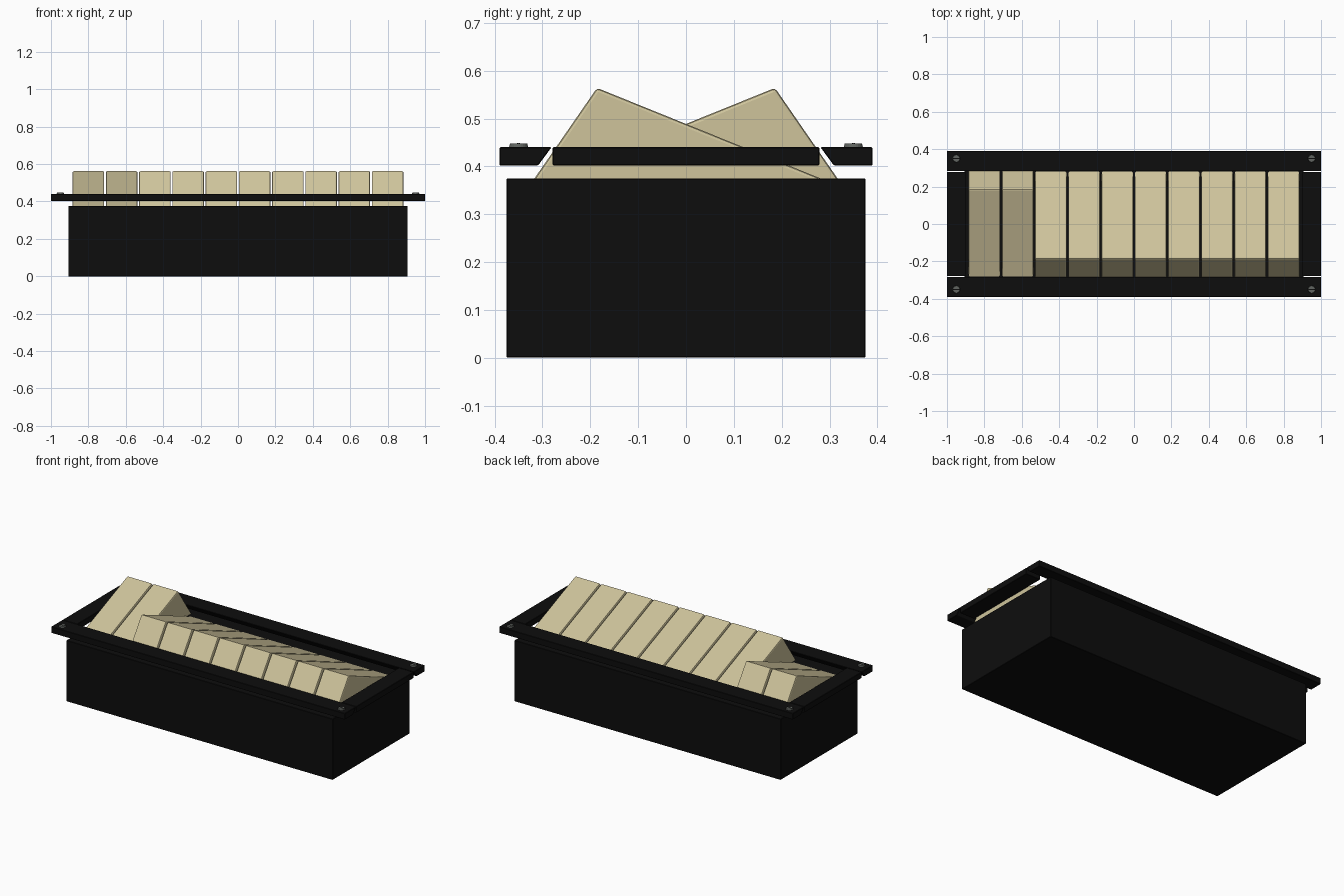
import bpy, bmesh, math

if "Cube" in bpy.data.objects:
    bpy.data.objects.remove(bpy.data.objects["Cube"])


def material(name, rgb):
    m = bpy.data.materials.new(name)
    m.diffuse_color = (*rgb, 1)
    m.use_nodes = True
    m.node_tree.nodes["Principled BSDF"].inputs["Base Color"].default_value = m.diffuse_color
    return m


BLACK = material("black plastic", (0.004, 0.004, 0.004))
CREAM = material("cream plastic", (0.62, 0.55, 0.33))
GREY = material("screw grey", (0.12, 0.13, 0.12))


def finish(bm, name, mat, bevel=0.0, segments=1):
    """Turn a bmesh into an object, with an optional rounded edge."""
    bmesh.ops.recalc_face_normals(bm, faces=bm.faces)
    if bevel:
        bmesh.ops.bevel(bm, geom=bm.edges[:], offset=bevel, segments=segments,
                        affect='EDGES', profile=0.5)
    me = bpy.data.meshes.new(name)
    bm.to_mesh(me)
    bm.free()
    me.materials.append(mat)
    ob = bpy.data.objects.new(name, me)
    bpy.context.collection.objects.link(ob)
    return ob


def prism(name, profile, x0, x1, mat, bevel=0.0, segments=1):
    """Extrude a (y, z) profile along x."""
    bm = bmesh.new()
    face = bm.faces.new([bm.verts.new((x0, y, z)) for y, z in profile])
    ext = bmesh.ops.extrude_face_region(bm, geom=[face])
    for v in ext["geom"]:
        if isinstance(v, bmesh.types.BMVert):
            v.co.x = x1
    return finish(bm, name, mat, bevel, segments)


def box(name, x0, x1, y0, y1, z0, z1, mat, bevel=0.0):
    return prism(name, [(y0, z0), (y1, z0), (y1, z1), (y0, z1)], x0, x1, mat, bevel)


# Housing
box("housing", -0.907, 0.907, -0.375, 0.375, 0, 0.375, BLACK, 0.002)

# Raised frame: long rails with sloping inner edges, and end rails
for s, side in ((-1, "front"), (1, "back")):
    prism(side + "_rail", [(s * 0.39, 0.402), (s * 0.39, 0.44),
                           (s * 0.281, 0.44), (s * 0.309, 0.402)], -1, 1, BLACK, 0.002)
for s, side in ((-1, "left"), (1, "right")):
    a, b = sorted((s * 0.9, s * 1.0))
    box(side + "_rail", a, b, -0.279, 0.279, 0.402, 0.44, BLACK, 0.002)

# Ten rockers, the first two tipped the other way
pitch = 0.1777
for i in range(10):
    s = 1 if i < 2 else -1
    xc = (i - 4.5) * pitch
    profile = [(s * 0.327, 0.36), (s * 0.186, 0.564), (s * -0.318, 0.36)]
    rocker = prism(f"rocker_{i + 1}", profile, xc - 0.0845, xc + 0.0845, CREAM, 0.007, 2)

# Slotted corner screws
for sx in (-1, 1):
    for sy in (-1, 1):
        x, y = sx * 0.95, sy * 0.35
        bm = bmesh.new()
        bmesh.ops.create_cone(bm, cap_ends=True, segments=24, radius1=0.021,
                              radius2=0.018, depth=0.012)
        bmesh.ops.translate(bm, verts=bm.verts, vec=(x, y, 0.442))
        finish(bm, "corner_screw", GREY)
        box("screw_slot", x - 0.018, x + 0.018, y - 0.003, y + 0.003, 0.444, 0.4485, BLACK)
